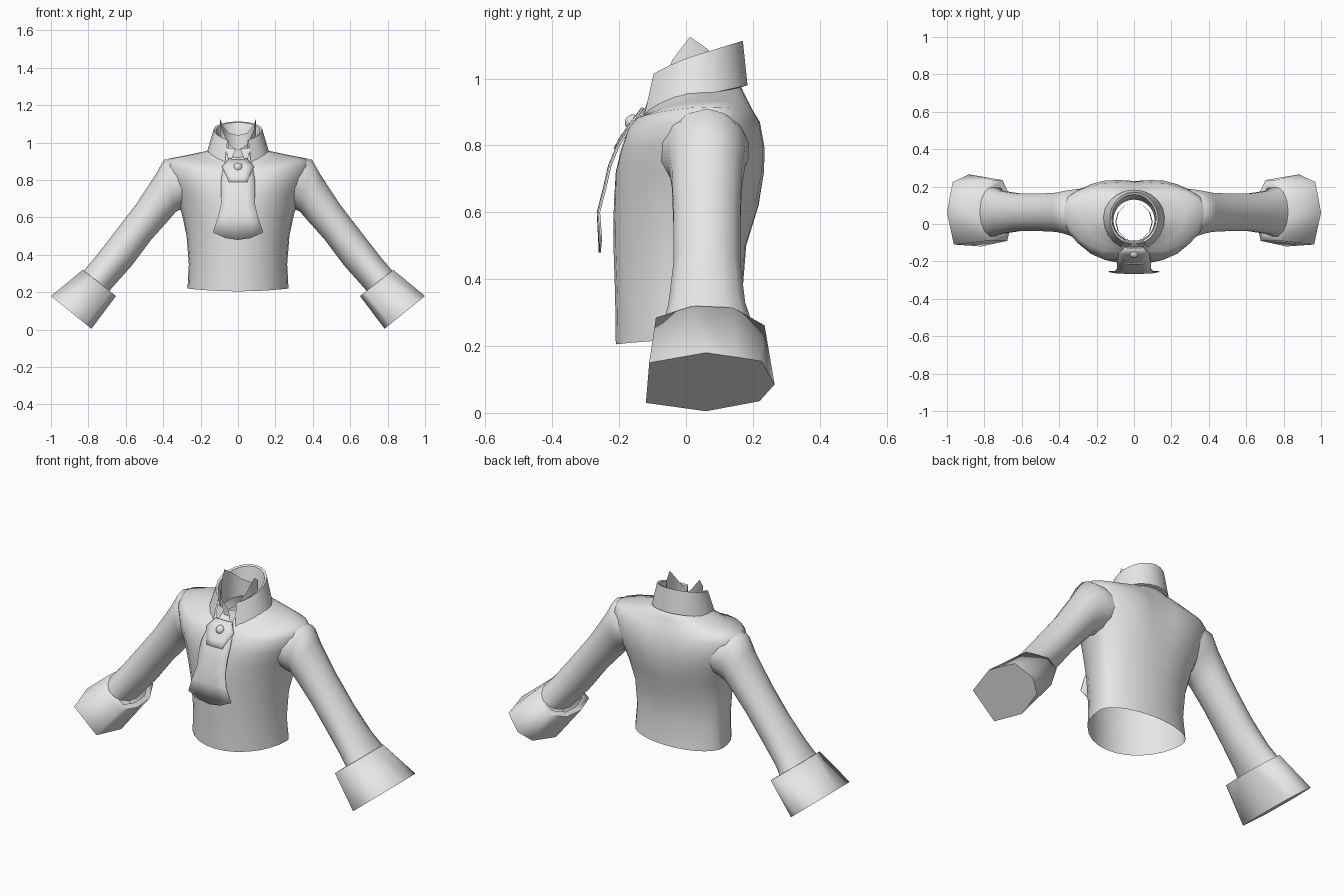
import bpy, bmesh, math

if "Cube" in bpy.data.objects:
    bpy.data.objects.remove(bpy.data.objects["Cube"])

cloth = bpy.data.materials.new("pale grey cloth")
cloth.diffuse_color = (0.8, 0.8, 0.8, 1)
cloth.use_nodes = True
cloth.node_tree.nodes["Principled BSDF"].inputs["Base Color"].default_value = cloth.diffuse_color


def finish(name, bm, angle=180):
    me = bpy.data.meshes.new(name)
    bm.to_mesh(me)
    bm.free()
    ob = bpy.data.objects.new(name, me)
    bpy.context.collection.objects.link(ob)
    me.materials.append(cloth)
    bpy.ops.object.select_all(action='DESELECT')
    ob.select_set(True)
    bpy.context.view_layer.objects.active = ob
    bpy.ops.object.shade_smooth_by_angle(angle=math.radians(angle))
    return ob


def loft(name, rings, closed=True, cap_end=False, angle=180):
    """Skin a list of point rings with quads."""
    bm = bmesh.new()
    vs = [[bm.verts.new(p) for p in r] for r in rings]
    n = len(vs[0])
    for a, b in zip(vs, vs[1:]):
        for i in range(n if closed else n - 1):
            j = (i + 1) % n
            bm.faces.new((a[i], a[j], b[j], b[i]))
    if cap_end:
        bm.faces.new(vs[-1])
    bmesh.ops.recalc_face_normals(bm, faces=bm.faces)
    return finish(name, bm, angle)


def angles(n, start=-90, end=270, closed=True):
    steps = n if closed else n - 1
    return [math.radians(start + (end - start) * i / steps) for i in range(n)]


# Torso: half width, front y, back y, side y, front z, side z, back z, front dent
def torso_ring(w, yf, yb, yc, zf, zs, zb, dent):
    pts = []
    upper = .65 < zs < .95
    for t in angles(28):
        c, s = math.cos(t), math.sin(t)
        x = w * c
        # Upper chest tapers to the sleeves, upper back stays full
        k = abs(s) ** ((.85 if s > 0 else 1.1) if upper else 1)
        y = yc + k * ((yb - yc) if s > 0 else (yf - yc))
        if s < 0:
            y += dent * math.exp(-(x / .13) ** 2)
        else:
            y -= dent * .5 * math.exp(-(x / .08) ** 2)
        z = zs + s * s * ((zb if s > 0 else zf) - zs)
        pts.append((x, y, z))
    return pts


loft("torso", [torso_ring(*r) for r in [
    (.270, -.210, .185, .055, .205, .220, .215, 0),
    (.263, -.212, .168, .05, .35, .35, .35, 0),
    (.275, -.217, .180, .05, .50, .50, .50, 0),
    (.300, -.226, .222, .06, .62, .62, .62, .01),
    (.335, -.234, .242, .065, .72, .72, .72, .024),
    (.370, -.232, .247, .065, .79, .80, .79, .045),
    (.390, -.208, .232, .065, .85, .875, .87, .048),
    (.370, -.180, .212, .065, .875, .915, .90, .04),
    (.280, -.150, .190, .065, .885, .932, .94, .02),
    (.170, -.125, .165, .04, .90, .955, .975, 0),
    (.110, -.090, .130, .02, .92, .975, .99, 0)]])


# Sleeve: upper edge (x, z), lower edge (x, z), front y, back y
SLEEVE = [((.22, .880), (.215, .690), -.115, .18),
          ((.33, .910), (.280, .655), -.078, .190),
          ((.395, .910), (.332, .630), -.056, .180),
          ((.44, .830), (.380, .575), -.045, .17),
          ((.545, .67), (.465, .480), -.04, .165),
          ((.66, .520), (.570, .340), -.04, .165),
          ((.765, .385), (.655, .245), -.055, .18),
          ((.825, .315), (.690, .205), -.07, .20)]


def sleeve_ring(up, low, y0, y1, side):
    pts = []
    for t in angles(14):
        k, c = (1 + math.sin(t)) / 2, math.cos(t)
        pts.append((side * (low[0] + k * (up[0] - low[0])),
                    (y0 + y1) / 2 + c * (y1 - y0) / 2,
                    low[1] + k * (up[1] - low[1])))
    return pts


# Cuff outlines as (y, z); x follows from the slanted cut
CUFF_TOP = [(-.09, .285), (.02, .32), (.14, .315), (.235, .262),
            (.235, .22), (.14, .185), (.02, .18), (-.09, .20)]
CUFF_LIP = [(.07 + (y - .07) * .75, .25 + (z - .25) * .75) for y, z in CUFF_TOP]
CUFF_END = [(-.11, .15), (.06, .18), (.15, .167), (.225, .155),
            (.265, .085), (.22, .035), (.06, .005), (-.12, .03)]

for side, label in ((1, "left"), (-1, "right")):
    loft(label + "_sleeve", [sleeve_ring(*r, side) for r in SLEEVE])
    loft(label + "_cuff", [
        [(side * (.665 + (z - .19) * 1.27), y, z) for y, z in CUFF_LIP],
        [(side * (.665 + (z - .19) * 1.27), y, z) for y, z in CUFF_TOP],
        [(side * (.79 + (z - .01) * 1.235), y, z) for y, z in CUFF_END]],
        cap_end=True, angle=85)


# Standing collar, open at the front, dipping towards its front corners
def collar_ring(rx, ry, yc, z, tilt, dip):
    return [(rx * math.cos(t), yc + ry * math.sin(t),
             z + tilt * math.sin(t) - dip * max(0, -math.sin(t)) ** 2)
            for t in angles(19, -65, 245, False)]


loft("collar", [collar_ring(.150, .145, .022, .935, .04, .02),
                collar_ring(.167, .162, .022, .945, .035, .03),
                collar_ring(.130, .140, .030, 1.070, .043, .02),
                collar_ring(.118, .128, .030, 1.065, .043, .02),
                collar_ring(.112, .112, .022, .960, .04, .02)],
     closed=False, angle=40)

# Inner shirt collar with two raised points
HEIGHT = [.96, .99, 1.06, 1.125, 1.09, 1.05, 1.04]
low, high = [], []
for i, t in enumerate(angles(12)):
    x, y = .1 * math.cos(t), .012 + .1 * math.sin(t)
    low.append((x, y, .925 + .03 * math.sin(t)))
    high.append((x * .95, y, HEIGHT[min(i, 12 - i)]))
loft("shirt_collar", [low, high], angle=40)

# Small turned-down collar tips
for side, label in ((1, "left"), (-1, "right")):
    bm = bmesh.new()
    bm.faces.new([bm.verts.new((side * x, y, z)) for x, y, z in
                  ((.012, -.105, .965), (.045, -.130, .885), (.068, -.095, .975))])
    finish(label + "_collar_tip", bm)


# Cravat: rows of z, half width, y
def cloth_strip(name, rows, curve, sag=0):
    cols = (-1, -.5, 0, .5, 1)
    ob = loft(name, [[(hw * u, y + curve * u * u,
                       z - (sag * (1 - u * u) if i == len(rows) - 1 else 0))
                      for u in cols]
                     for i, (z, hw, y) in enumerate(rows)], closed=False)
    mod = ob.modifiers.new("thickness", 'SOLIDIFY')
    mod.thickness = .006
    mod.offset = 0


cloth_strip("cravat", [(.91, .05, -.125), (.86, .08, -.166), (.80, .09, -.205),
                       (.74, .09, -.230), (.67, .09, -.246), (.60, .108, -.264),
                       (.52, .135, -.258)], .004, .04)
cloth_strip("cravat_knot", [(.912, .05, -.131), (.87, .085, -.163),
                            (.82, .06, -.198), (.79, .05, -.214)], .003)

# Round brooch
bm = bmesh.new()
bmesh.ops.create_uvsphere(bm, u_segments=12, v_segments=8, radius=.025)
bmesh.ops.translate(bm, verts=bm.verts, vec=(0, -.158, .868))
finish("brooch", bm)
